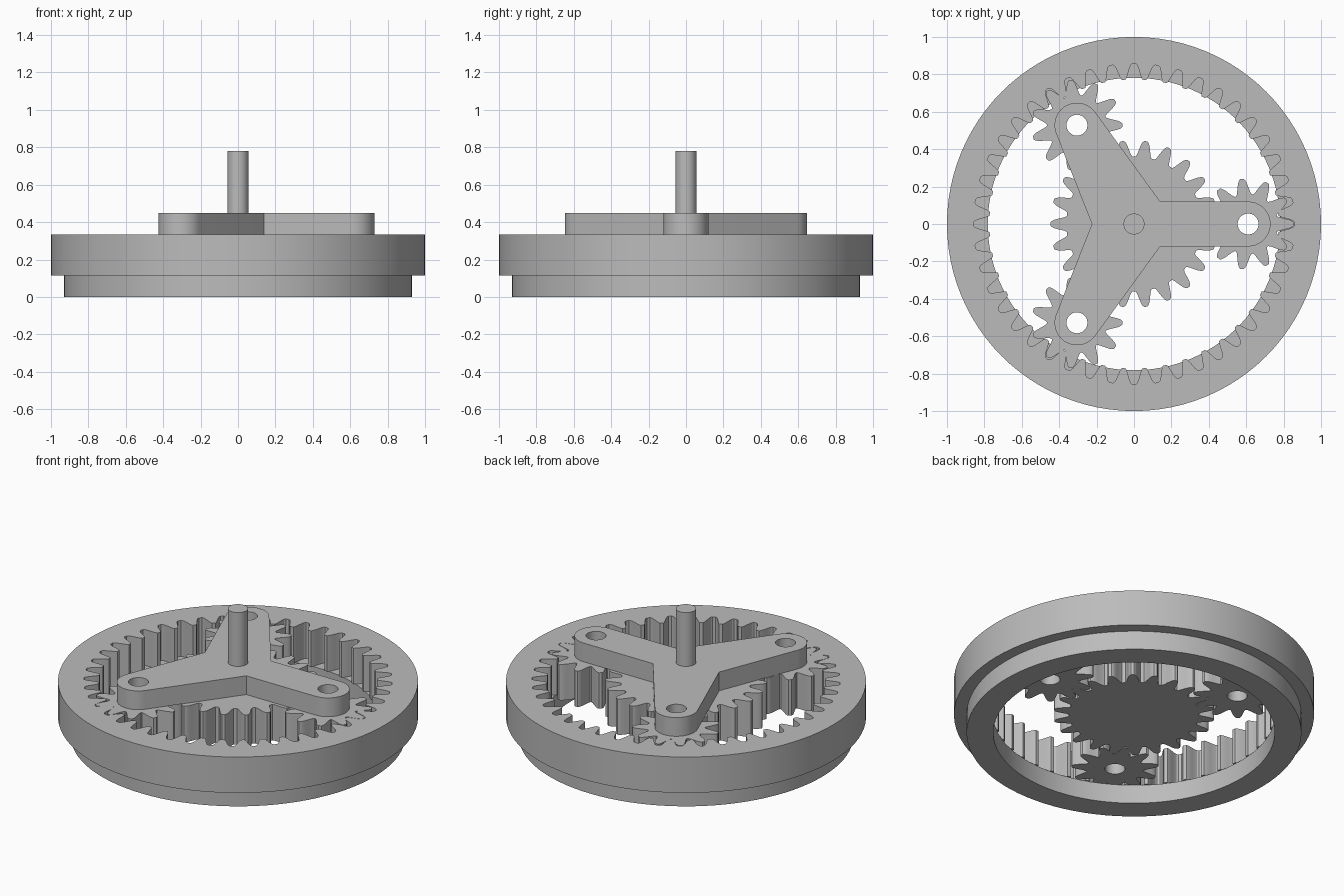
import bpy, bmesh
from math import pi, sin, cos, atan2, acos, hypot

cube = bpy.data.objects.get("Cube")
if cube:
    bpy.data.objects.remove(cube)

grey = bpy.data.materials.new("plain grey")
grey.use_nodes = True
grey.diffuse_color = (0.5, 0.5, 0.5, 1)
grey.node_tree.nodes["Principled BSDF"].inputs["Base Color"].default_value = (0.5, 0.5, 0.5, 1)

GEAR_Z, TOP_Z, ARM_Z, SHAFT_Z = 0.115, 0.335, 0.45, 0.78
ORBIT, BORE, ARM_R = 0.61, 0.056, 0.12


def circle(r, n=96, cx=0, cy=0):
    return [(cx + r * cos(2 * pi * i / n), cy + r * sin(2 * pi * i / n)) for i in range(n)]


def gear(teeth, root, pitch, tip, half):
    """Outline of rounded teeth, the first one pointing to +x."""
    flank = [(root, 1.5), (root + 0.012, 1.28), (pitch, 1.0),
             ((pitch + tip) / 2, 0.8), (tip - 0.006, 0.55), (tip, 0.3)]
    side = [(r, half * w / r) for r, w in flank]
    tooth = [(r, -a) for r, a in side] + [(r, a) for r, a in reversed(side)]
    return [(r * cos(a + 2 * pi * k / teeth), r * sin(a + 2 * pi * k / teeth))
            for k in range(teeth) for r, a in tooth]


def slab(name, loops, z0, z1, at=(0, 0)):
    """Extrude an outline, with further loops as holes, between two heights."""
    curve = bpy.data.curves.new(name, "CURVE")
    curve.dimensions = "2D"
    curve.fill_mode = "BOTH"
    curve.extrude = (z1 - z0) / 2
    for loop in loops:
        spline = curve.splines.new("POLY")
        spline.points.add(len(loop) - 1)
        for point, (x, y) in zip(spline.points, loop):
            point.co = (x, y, 0, 1)
        spline.use_cyclic_u = True
    helper = bpy.data.objects.new(name + " outline", curve)
    bpy.context.collection.objects.link(helper)
    graph = bpy.context.evaluated_depsgraph_get()
    mesh = bpy.data.meshes.new_from_object(helper.evaluated_get(graph))
    bpy.data.objects.remove(helper)
    bm = bmesh.new()
    bm.from_mesh(mesh)
    bmesh.ops.remove_doubles(bm, verts=bm.verts, dist=1e-5)
    bmesh.ops.recalc_face_normals(bm, faces=bm.faces)
    bm.to_mesh(mesh)
    bm.free()
    mesh.materials.clear()
    mesh.materials.append(grey)
    obj = bpy.data.objects.new(name, mesh)
    obj.location = (at[0], at[1], (z0 + z1) / 2)
    bpy.context.collection.objects.link(obj)
    bpy.ops.object.select_all(action="DESELECT")
    obj.select_set(True)
    bpy.context.view_layer.objects.active = obj
    bpy.ops.object.shade_smooth_by_angle(angle=0.4)
    return obj


def arm_end(centre, before, after, n=20):
    """Round arm end, tangent to the lines from the corners on either side."""
    def tangent(p, sign):
        dx, dy = p[0] - centre[0], p[1] - centre[1]
        return atan2(dy, dx) + sign * acos(ARM_R / hypot(dx, dy))
    a, b = tangent(before, 1), tangent(after, -1)
    b = a + (b - a) % (2 * pi)
    return [(centre[0] + ARM_R * cos(a + (b - a) * i / n),
             centre[1] + ARM_R * sin(a + (b - a) * i / n)) for i in range(n + 1)]


centres = [(ORBIT * cos(a), ORBIT * sin(a)) for a in (0, 2 * pi / 3, -2 * pi / 3)]

# Outer ring: plain stepped base and toothed upper part
slab("ring_base", [circle(0.93), circle(0.782)], 0, GEAR_Z)
slab("ring_gear", [circle(1.0), gear(44, 0.773, 0.813, 0.857, 0.03)], GEAR_Z, TOP_Z)

# Central gear and three identical planets
slab("sun_gear", [gear(22, 0.362, 0.407, 0.447, 0.028)], GEAR_Z, TOP_Z)
for i, c in enumerate(centres):
    slab(f"planet_gear_{i + 1}",
         [gear(11, 0.16, 0.203, 0.243, 0.028), circle(BORE, 32)], GEAR_Z, TOP_Z, c)

# Three-armed carrier with a hole over each planet
corners = [(0.14, -ARM_R), (0.14, ARM_R), (-0.225, 0)]
outline = []
for i, c in enumerate(centres):
    before, after = corners[i], corners[(i + 1) % 3]
    outline += [before] + arm_end(c, before, after)
slab("carrier", [outline] + [circle(BORE, 32, *c) for c in centres], TOP_Z, ARM_Z)

# Drive shaft
slab("shaft", [circle(BORE, 32)], ARM_Z, SHAFT_Z)
